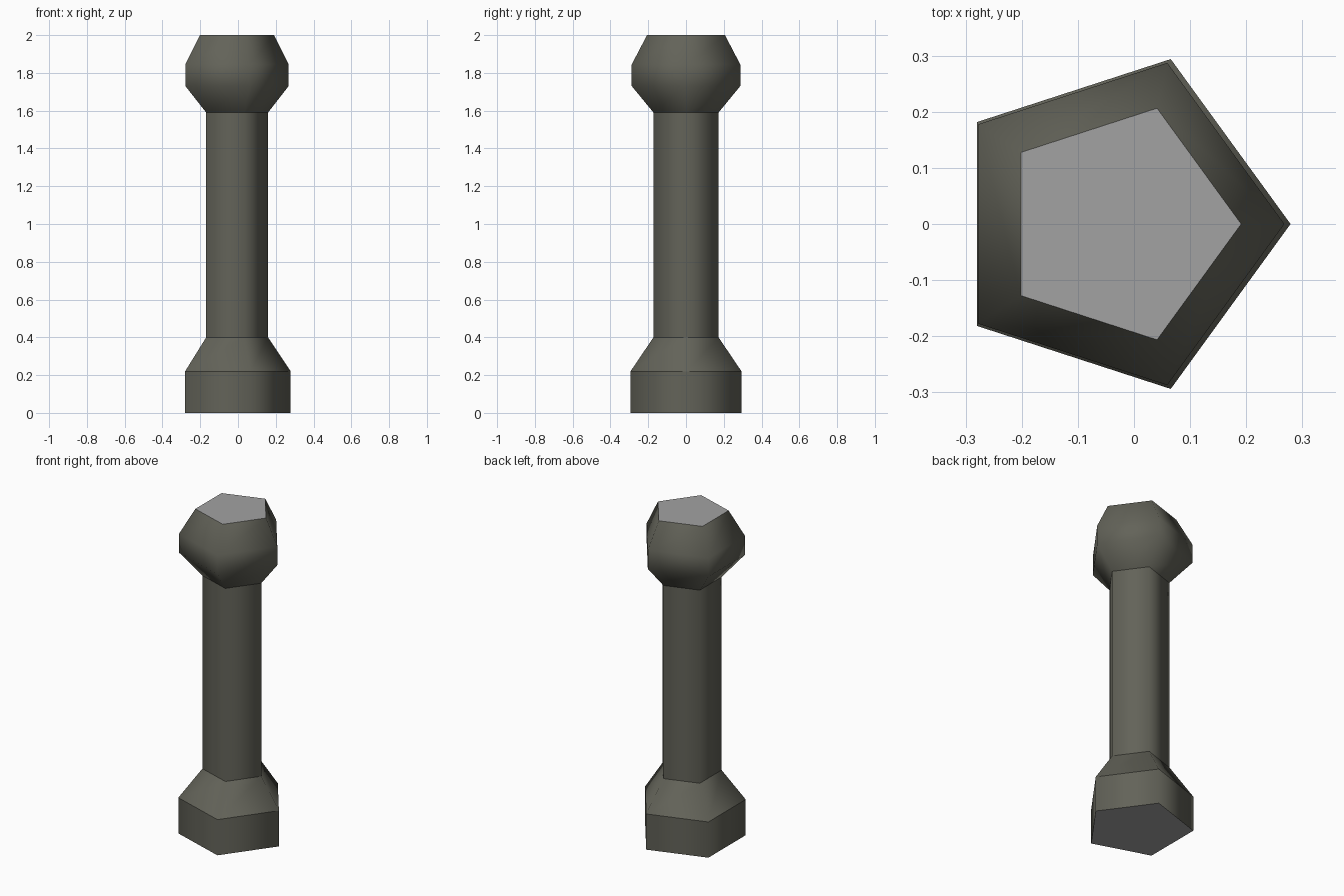
import bpy, bmesh, math

cube = bpy.data.objects.get("Cube")
if cube:
    bpy.data.objects.remove(cube)


def material(name, rgb):
    m = bpy.data.materials.new(name)
    m.use_nodes = True
    m.diffuse_color = (*rgb, 1)
    m.node_tree.nodes["Principled BSDF"].inputs["Base Color"].default_value = (*rgb, 1)
    return m


DARK = material("dark olive grey", (0.125, 0.125, 0.1))
GREY = material("cut end grey", (0.36, 0.36, 0.36))
SIDES = 5


def ring(bm, radius, cx, z):
    """Pentagon of vertices with one corner pointing to +x."""
    angles = [math.tau * i / SIDES for i in range(SIDES)]
    return [bm.verts.new((cx + radius * math.cos(a), radius * math.sin(a), z))
            for a in angles]


def part(name, rings, cap_bottom=False, cap_top=False):
    """Loft pentagon rings (radius, centre x, z); smooth sides, flat grey ends."""
    bm = bmesh.new()
    loops = [ring(bm, *r) for r in rings]
    for low, high in zip(loops, loops[1:]):
        for i in range(SIDES):
            j = (i + 1) % SIDES
            bm.faces.new((low[i], low[j], high[j], high[i])).smooth = True
    caps = []
    if cap_bottom:
        caps.append(bm.faces.new(loops[0][::-1]))
    if cap_top:
        caps.append(bm.faces.new(loops[-1]))
    for face in caps:
        face.material_index = 1
        for edge in face.edges:
            edge.smooth = False
    mesh = bpy.data.meshes.new(name)
    bm.to_mesh(mesh)
    bm.free()
    mesh.materials.append(DARK)
    mesh.materials.append(GREY)
    bpy.context.collection.objects.link(bpy.data.objects.new(name, mesh))


# Shared rings where the parts meet
base_rim = (0.309, -0.03, 0.22)
shaft_foot = (0.181, -0.022, 0.40)
shaft_head = (0.181, -0.022, 1.59)

part("base", [(0.309, -0.03, 0), base_rim], cap_bottom=True)
part("collar", [base_rim, shaft_foot])
part("shaft", [shaft_foot, shaft_head])
part("head", [shaft_head, (0.302, -0.034, 1.73), (0.302, -0.034, 1.845),
              (0.217, -0.026, 2.0)], cap_top=True)
